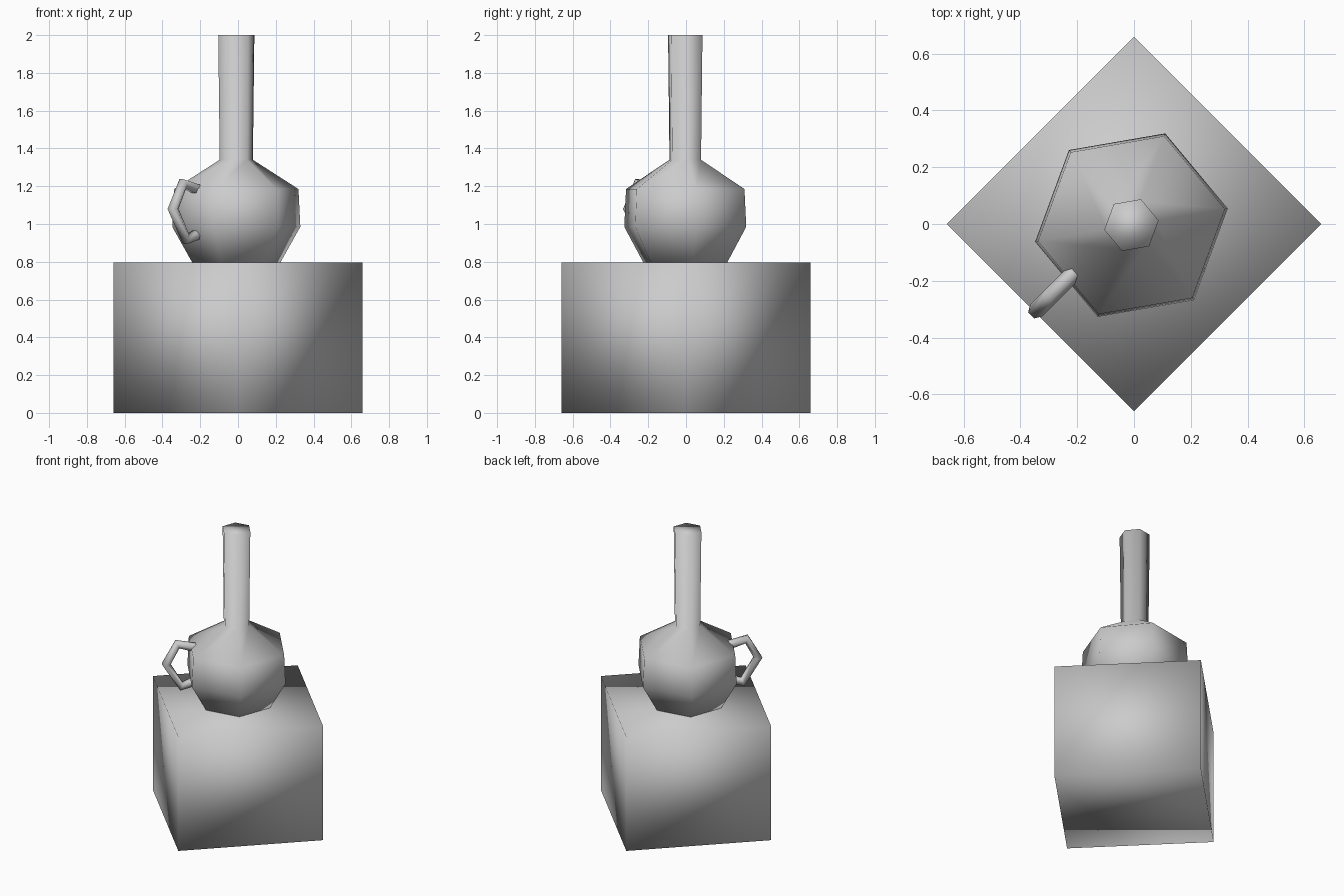
import bpy, bmesh, math
from mathutils import Vector

cube = bpy.data.objects.get("Cube")
if cube:
    bpy.data.objects.remove(cube, do_unlink=True)

grey = bpy.data.materials.new("plain grey")
grey.use_nodes = True
colour = (0.6, 0.6, 0.6, 1)
grey.diffuse_color = colour
grey.node_tree.nodes["Principled BSDF"].inputs["Base Color"].default_value = colour


def turned(name, sides, turn, profile, centre=(0, 0)):
    """Closed, smooth-shaded solid made of stacked regular polygon rings."""
    bm = bmesh.new()
    rings = []
    for r, z in profile:
        angles = [math.radians(turn) + math.tau * i / sides for i in range(sides)]
        rings.append([bm.verts.new((centre[0] + r * math.cos(a),
                                    centre[1] + r * math.sin(a), z)) for a in angles])
    for low, high in zip(rings, rings[1:]):
        for i in range(sides):
            j = (i + 1) % sides
            bm.faces.new((low[i], low[j], high[j], high[i]))
    bm.faces.new(rings[0][::-1])
    bm.faces.new(rings[-1])
    for f in bm.faces:
        f.smooth = True
    mesh = bpy.data.meshes.new(name)
    bm.to_mesh(mesh)
    bm.free()
    mesh.materials.append(grey)
    obj = bpy.data.objects.new(name, mesh)
    bpy.context.collection.objects.link(obj)
    return obj


# Square plinth, set corner-on to the front
turned("plinth", 4, 0, [(0.66, 0), (0.66, 0.795)])

# Six-sided bottle with a long neck
turned("bottle", 6, 9.8,
       [(0.236, 0.795), (0.344, 0.985), (0.334, 1.185), (0.089, 1.34), (0.097, 2)],
       centre=(-0.009, -0.004))

# Angular handle: a tube swept along (distance outwards, height) points
path = [(0.265, 1.18), (0.385, 1.213), (0.458, 1.08), (0.36, 0.918), (0.275, 0.945)]
curve = bpy.data.curves.new("handle", "CURVE")
curve.dimensions = "3D"
curve.bevel_depth = 0.03
curve.bevel_resolution = 1
curve.use_fill_caps = True
spline = curve.splines.new("POLY")
spline.points.add(len(path) - 1)
outwards = Vector((-1, -1, 0)).normalized()
for point, (s, z) in zip(spline.points, path):
    point.co = (*(outwards * s + Vector((-0.02, 0.02, z))), 1)
spline.use_smooth = True
curve.materials.append(grey)
handle = bpy.data.objects.new("handle", curve)
bpy.context.collection.objects.link(handle)
